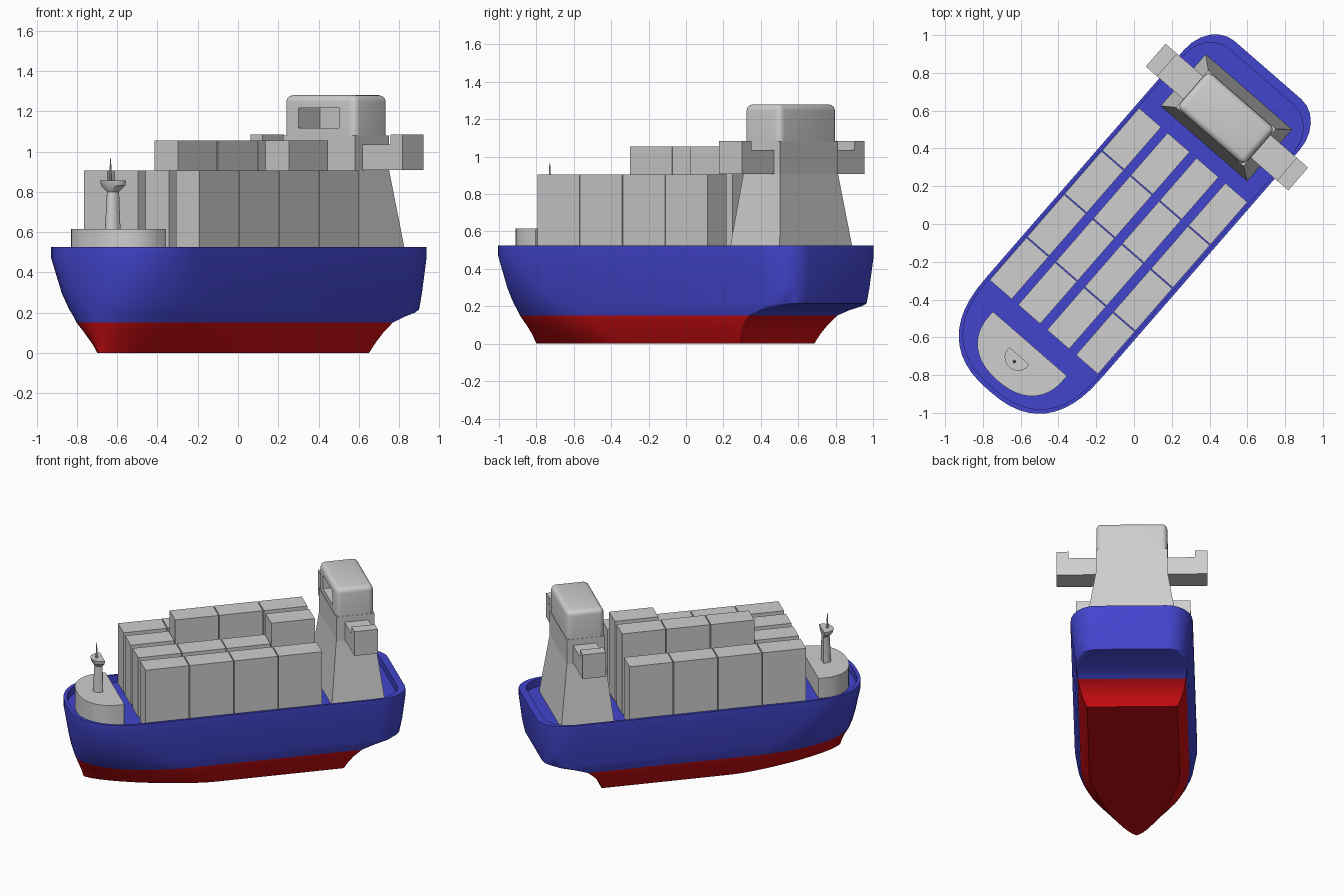
import bpy, bmesh, math

if "Cube" in bpy.data.objects:
    bpy.data.objects.remove(bpy.data.objects["Cube"], do_unlink=True)

HEADING = math.radians(-41)  # the ship lies diagonally; parts are built bow to -y


def material(name, rgb):
    m = bpy.data.materials.new(name)
    m.use_nodes = True
    m.diffuse_color = (*rgb, 1)
    m.node_tree.nodes["Principled BSDF"].inputs["Base Color"].default_value = (*rgb, 1)
    return m


BLUE = material("hull blue", (0.055, 0.06, 0.62))
RED = material("keel red", (0.6, 0.004, 0.006))
GREY = material("light grey", (0.62, 0.62, 0.62))


def finish(name, bm, mats, smooth=None):
    bmesh.ops.recalc_face_normals(bm, faces=bm.faces)
    mesh = bpy.data.meshes.new(name)
    bm.to_mesh(mesh)
    bm.free()
    for m in mats:
        mesh.materials.append(m)
    ob = bpy.data.objects.new(name, mesh)
    bpy.context.collection.objects.link(ob)
    ob.rotation_euler.z = HEADING
    if smooth:
        bpy.ops.object.select_all(action="DESELECT")
        ob.select_set(True)
        bpy.context.view_layer.objects.active = ob
        bpy.ops.object.shade_smooth_by_angle(angle=math.radians(smooth))
    return ob


def outline(z, w, start, tip, p, stern, rx=0.004, ry=0.004):
    """Plan section: superellipse bow, straight sides, rounded stern corners."""
    half = []
    for i in range(13):
        a = math.pi / 2 * (1 - i / 12)
        x = w * max(math.cos(a), 0) ** (2 / p) if i else 0
        half.append((x, start + (tip - start) * max(math.sin(a), 0) ** (2 / p)))
    for i in range(7):
        a = math.pi / 2 * i / 6
        half.append((w - rx + rx * math.cos(a), stern - ry + ry * math.sin(a)))
    ring = half + [(-x, y) for x, y in reversed(half[1:])]
    return [(x, y, z) for x, y in ring]


def rectangle(z, w, y0, y1):
    return [(-w, y0, z), (w, y0, z), (w, y1, z), (-w, y1, z)]


def loft(rings):
    bm = bmesh.new()
    rows = [[bm.verts.new(c) for c in r] for r in rings]
    n = len(rows[0])
    for a, b in zip(rows, rows[1:]):
        for i in range(n):
            j = (i + 1) % n
            bm.faces.new((a[i], a[j], b[j], b[i]))
    bm.faces.new(rows[0][::-1])
    bm.faces.new(rows[-1])
    return bm


def box(name, x0, x1, y0, y1, z0, z1):
    bm = loft([[(x0, y0, z), (x1, y0, z), (x1, y1, z), (x0, y1, z)] for z in (z0, z1)])
    return finish(name, bm, [GREY])


# Hull: sections rising from the keel, over the rim and down to the deck
WATERLINE = 0.15
bm = loft([
    outline(0, 0.30, -0.25, -1.055, 1.4, 0.65),
    outline(0.05, 0.325, -0.29, -1.07, 1.6, 0.67),
    outline(0.10, 0.345, -0.34, -1.09, 1.8, 0.705),
    outline(WATERLINE, 0.36, -0.40, -1.11, 2.0, 0.76),
    outline(0.18, 0.365, -0.45, -1.12, 2.05, 0.85, 0.01, 0.02),
    outline(0.20, 0.37, -0.48, -1.125, 2.1, 0.95, 0.04, 0.08),
    outline(0.215, 0.372, -0.50, -1.13, 2.15, 1.04, 0.14, 0.17),
    outline(0.30, 0.385, -0.62, -1.145, 2.3, 1.06, 0.16, 0.19),
    outline(0.47, 0.405, -0.72, -1.17, 2.5, 1.08, 0.17, 0.21),
    outline(0.525, 0.405, -0.72, -1.17, 2.5, 1.08, 0.17, 0.21),
    outline(0.525, 0.388, -0.72, -1.145, 2.5, 1.03, 0.16, 0.19),
    outline(0.47, 0.388, -0.72, -1.145, 2.5, 1.03, 0.16, 0.19),
])
for f in bm.faces:
    f.material_index = int(f.calc_center_median().z < WATERLINE)
finish("hull", bm, [BLUE, RED], 30)

# Cargo containers: four rows of four, some stacked higher
LENGTH, WIDTH = 0.303, 0.154
for row, x in enumerate((-0.305, -0.105, 0.098, 0.3)):
    for k in range(4):
        y = -0.725 + k * LENGTH
        tall = (row == 1 and k > 0) or (row == 2 and k == 3)
        box(f"container_{row + 1}_{k + 1}", x - WIDTH / 2, x + WIDTH / 2,
            y, y + LENGTH - 0.006, 0.47, 1.055 if tall else 0.905)

# Foredeck house and signal mast
finish("bow_house", loft([outline(z, 0.26, -0.87, -1.10, 2.3, -0.84)
                          for z in (0.47, 0.615)]), [GREY], 30)
finish("mast", loft([
    outline(0.615, 0.037, -0.945, -0.99, 2, -0.93),
    outline(0.80, 0.028, -0.945, -0.98, 2, -0.93),
    outline(0.83, 0.066, -0.94, -1.0, 2, -0.927),
    outline(0.855, 0.07, -0.94, -1.005, 2, -0.925),
]), [GREY], 30)
bm = bmesh.new()
bmesh.ops.create_cone(bm, cap_ends=True, segments=8, radius1=0.008, radius2=0.002, depth=0.11)
bmesh.ops.translate(bm, verts=bm.verts, vec=(0, -0.965, 0.91))
finish("mast_spike", bm, [GREY], 40)

# Bridge tower: flared base, straight neck
finish("bridge_tower", loft([
    rectangle(0.47, 0.303, 0.565, 0.927),
    rectangle(0.905, 0.237, 0.612, 0.872),
    rectangle(1.08, 0.237, 0.612, 0.872),
]), [GREY])

# Wheelhouse: rounded roof and corners, deep window recess facing the bow
bm = loft([rectangle(z, 0.235, 0.614, 0.87) for z in (1.08, 1.28)])
edges = [e for e in bm.edges if max(v.co.z for v in e.verts) > 1.2]
bmesh.ops.bevel(bm, geom=edges, offset=0.035, segments=5, profile=0.5, affect="EDGES")
cabin = finish("wheelhouse", bm, [GREY], 30)
cutter = box("window_cutter", -0.137, 0.13, 0.5, 0.78, 1.118, 1.217)
cutter.hide_render = True
cutter.hide_viewport = True
cut = cabin.modifiers.new("window", "BOOLEAN")
cut.object = cutter
cut.solver = "EXACT"

# Bridge wings with raised end blocks
for side, s in (("left", 1), ("right", -1)):
    arm = sorted((s * 0.2, s * 0.42))
    end = sorted((s * 0.42, s * 0.5))
    box(f"{side}_wing_arm", *arm, 0.67, 0.83, 0.908, 1.035)
    box(f"{side}_wing_end", *end, 0.67, 0.83, 0.908, 1.085)
